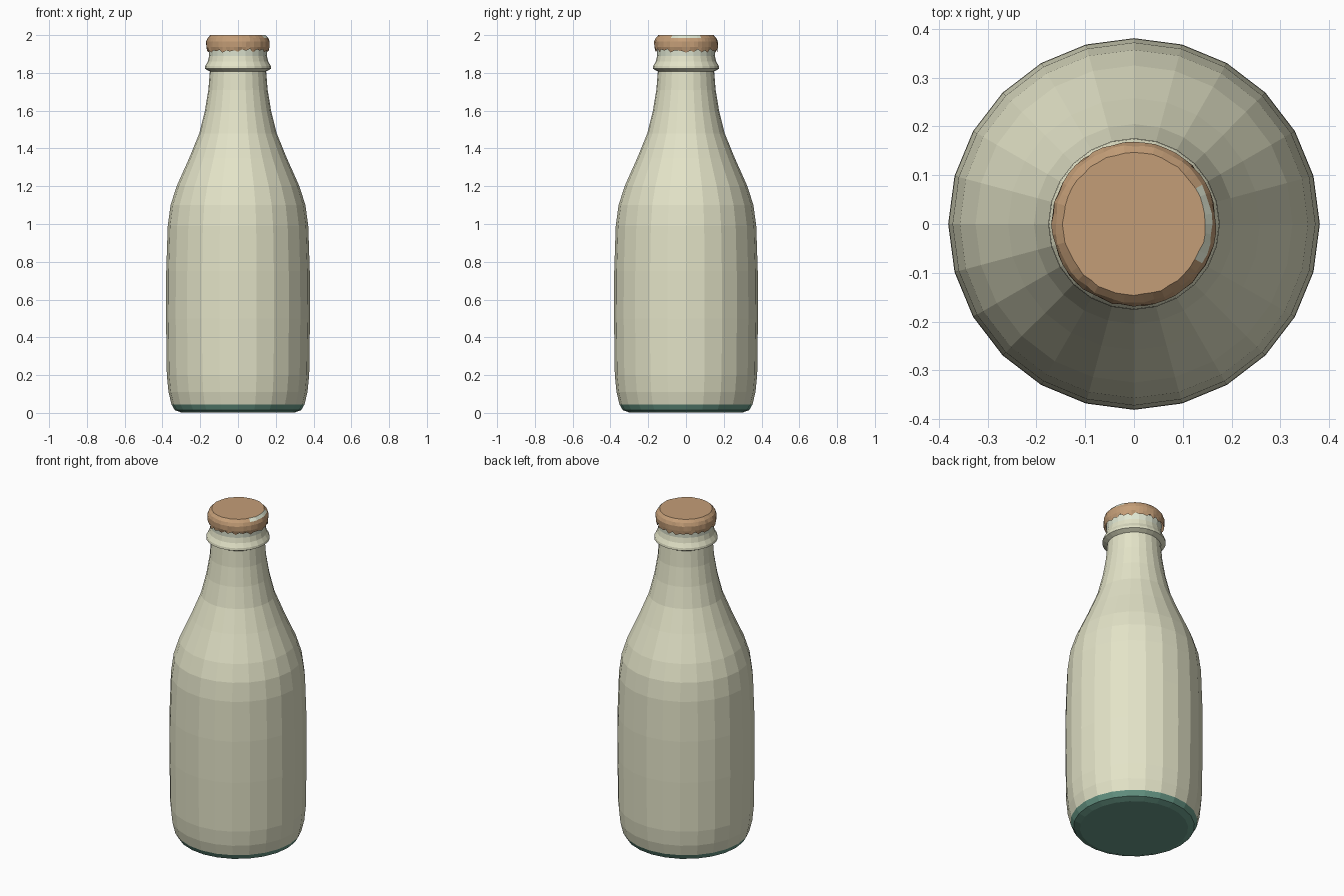
import bpy, bmesh, math, random

random.seed(4)
SIDES = 24

old = bpy.data.objects.get("Cube")
if old:
    bpy.data.objects.remove(old, do_unlink=True)


def material(name, rgb):
    m = bpy.data.materials.new(name)
    m.use_nodes = True
    m.diffuse_color = (*rgb, 1)
    m.node_tree.nodes["Principled BSDF"].inputs["Base Color"].default_value = (*rgb, 1)
    return m


milk = material("milk cream", (0.77, 0.77, 0.575))
pale = material("pale glass", (0.74, 0.79, 0.64))
copper = material("copper foil", (0.55, 0.34, 0.185))
green = material("green glass", (0.14, 0.32, 0.245))


def lathe(name, profile, mats, sides=SIDES, close_bottom=True, close_top=True, wobble=None):
    """Spin (radius, height) points around z; wobble adjusts each vertex."""
    bm = bmesh.new()
    rings = []
    for i, (r, z) in enumerate(profile):
        ring = []
        for k in range(sides):
            a = math.tau * k / sides
            rr, zz = wobble(i, k, r, z) if wobble else (r, z)
            ring.append(bm.verts.new((rr * math.cos(a), rr * math.sin(a), zz)))
        rings.append(ring)
    for lo, hi in zip(rings, rings[1:]):
        for k in range(sides):
            n = (k + 1) % sides
            bm.faces.new((lo[k], lo[n], hi[n], hi[k]))
    if close_bottom:
        bm.faces.new(rings[0][::-1])
    if close_top:
        bm.faces.new(rings[-1])
    me = bpy.data.meshes.new(name)
    bm.to_mesh(me)
    bm.free()
    for m in mats:
        me.materials.append(m)
    ob = bpy.data.objects.new(name, me)
    bpy.context.collection.objects.link(ob)
    return ob


# Green glass foot
lathe("bottle_base", [(0.30, 0.002), (0.335, 0.015), (0.352, 0.045)], [green], close_top=False)

# Milk-filled body, shoulder and neck
lathe("bottle_body", [
    (0.352, 0.045), (0.368, 0.11), (0.377, 0.2), (0.381, 0.5), (0.38, 0.75),
    (0.372, 0.99), (0.357, 1.1), (0.325, 1.2), (0.258, 1.35), (0.205, 1.48),
    (0.175, 1.6), (0.157, 1.71), (0.149, 1.81)], [milk],
    close_bottom=False, close_top=False)

# Flared collar, with a paler lip just under the cap
collar = lathe("neck_collar", [
    (0.149, 1.808), (0.176, 1.822), (0.174, 1.836), (0.16, 1.86),
    (0.153, 1.89), (0.155, 1.93)], [milk, pale], close_bottom=False)
for f in collar.data.polygons:
    f.material_index = int(f.center.z > 1.89)


# Foil cap with a ragged hem and slightly crumpled rim
def ragged(i, k, r, z):
    if i == 0:
        return r + random.uniform(-0.004, 0.004), z + 0.01 * (k % 2) + random.uniform(-0.006, 0.006)
    return r + random.uniform(-0.002, 0.002), z


cap = lathe("bottle_cap", [
    (0.163, 1.912), (0.168, 1.937), (0.168, 1.965), (0.161, 1.984), (0.146, 2.0)],
    [copper, pale], sides=48, close_bottom=False, wobble=ragged)

# Worn pale patch on one side of the cap's upper edge
for f in cap.data.polygons:
    c = f.center
    if 1.975 < c.z < 1.999 and c.x > 0 and abs(c.y) < 0.07:
        f.material_index = 1
